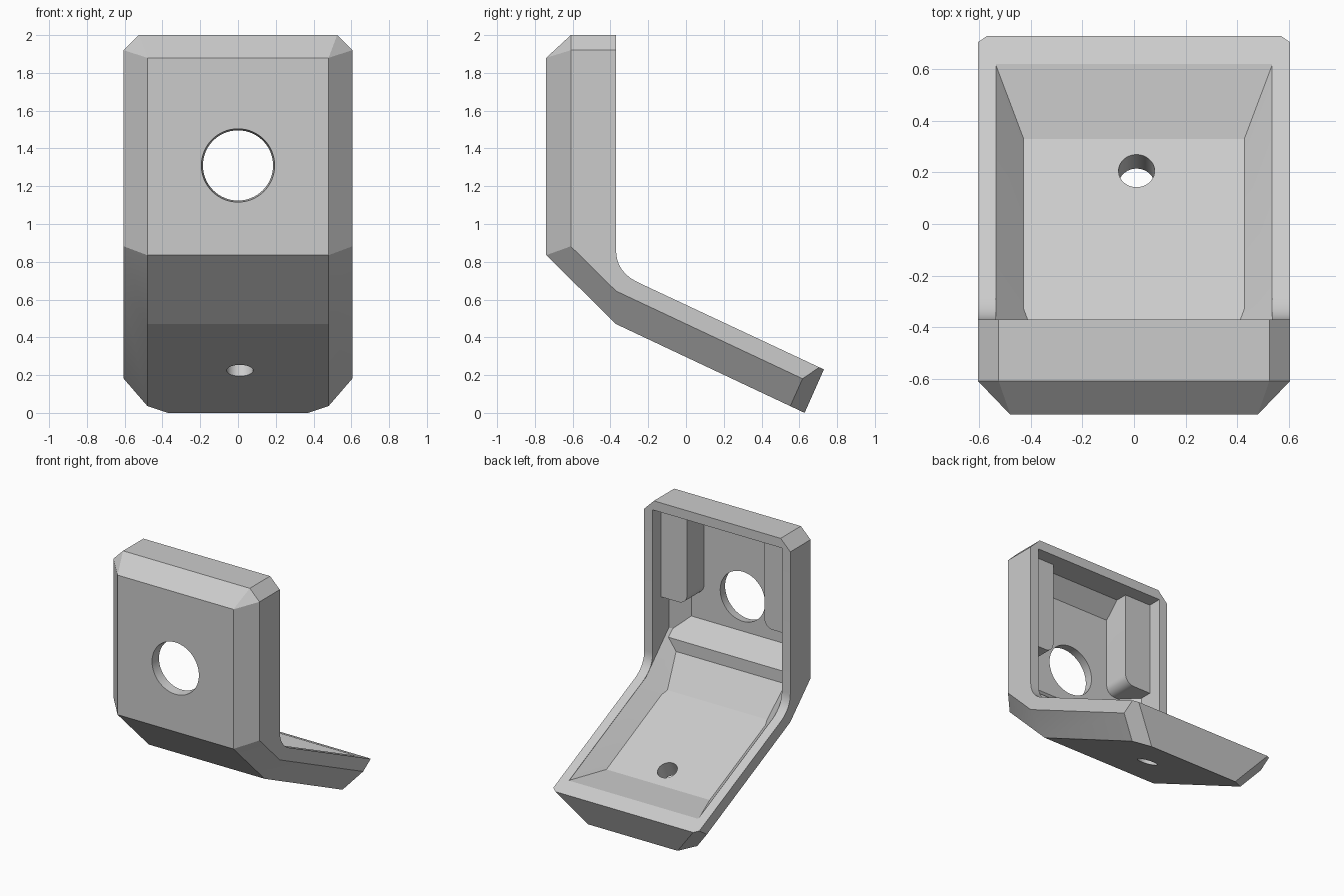
import bpy, bmesh, math
from mathutils import Vector, Matrix

if "Cube" in bpy.data.objects:
    bpy.data.objects.remove(bpy.data.objects["Cube"], do_unlink=True)

grey = bpy.data.materials.new("plain_grey")
grey.use_nodes = True
grey.diffuse_color = (0.6, 0.6, 0.6, 1)
grey.node_tree.nodes["Principled BSDF"].inputs["Base Color"].default_value = (0.6, 0.6, 0.6, 1)

SLOPE = math.atan2(0.47, 1.0)
ALONG = Vector((0, math.cos(SLOPE), -math.sin(SLOPE)))   # direction down the tray
UP = Vector((0, math.sin(SLOPE), math.cos(SLOPE)))       # tray normal


def make_object(name, bm):
    bmesh.ops.recalc_face_normals(bm, faces=bm.faces)
    mesh = bpy.data.meshes.new(name)
    bm.to_mesh(mesh)
    bm.free()
    mesh.materials.append(grey)
    obj = bpy.data.objects.new(name, mesh)
    bpy.context.collection.objects.link(obj)
    return obj


def prism(points, direction):
    """Extrude a closed outline along a direction."""
    bm = bmesh.new()
    face = bm.faces.new([bm.verts.new(p) for p in points])
    new = bmesh.ops.extrude_face_region(bm, geom=[face])["geom"]
    bmesh.ops.translate(bm, vec=direction, verts=[v for v in new if isinstance(v, bmesh.types.BMVert)])
    bmesh.ops.recalc_face_normals(bm, faces=bm.faces)
    return bm


def side_prism(profile, half):
    return prism([(-half, y, z) for y, z in profile], (2 * half, 0, 0))


def trim(bm, a, b, c, inside, sides=(1, -1)):
    """Cut each side by the plane through a, b, c, keeping the inside point."""
    for side in sides:
        p, q, r = (Vector((side * v[0], v[1], v[2])) for v in (a, b, c))
        normal = (q - p).cross(r - p).normalized()
        if normal.dot(Vector(inside) - p) > 0:
            normal.negate()
        bmesh.ops.bisect_plane(bm, geom=bm.verts[:] + bm.edges[:] + bm.faces[:], dist=1e-5,
                               plane_co=p, plane_no=normal, clear_outer=True)
        bmesh.ops.holes_fill(bm, edges=[e for e in bm.edges if e.is_boundary])


def cut(target, cutter):
    cutter.hide_render = True
    mod = target.modifiers.new("cut", "BOOLEAN")
    mod.operation, mod.solver, mod.object = "DIFFERENCE", "EXACT", cutter
    bpy.context.view_layer.objects.active = target
    bpy.ops.object.modifier_apply(modifier=mod.name)
    bpy.data.objects.remove(cutter, do_unlink=True)


def round_cutter(name, centre, axis, r_start, r_end, length):
    bm = bmesh.new()
    turn = Vector(axis).to_track_quat("Z", "Y").to_matrix().to_4x4()
    bmesh.ops.create_cone(bm, cap_ends=True, segments=64, radius1=r_start, radius2=r_end,
                          depth=length, matrix=Matrix.Translation(centre) @ turn)
    return make_object(name, bm)


# Outer body: bent slab with a rounded inner bend
start, corner, end = Vector((-0.37, 0.86)), Vector((-0.37, 0.745)), Vector((-0.25, 0.689))
bend = [start * (1 - t) ** 2 + corner * 2 * t * (1 - t) + end * t * t
        for t in (i / 10 for i in range(11))]
body = side_prism([(-0.37, 2), (-0.61, 2), (-0.74, 1.88), (-0.74, 0.835), (-0.37, 0.47),
                   (0.628, 0), (0.73, 0.23)] + [tuple(p) for p in reversed(bend)], 0.605)
core = (0, -0.2, 0.8)
lower = Vector((0.48, -0.37, 0.47))
upper = Vector((0.605, -0.37, 0.645))
# Side chamfers: front plate, bend, tray
trim(body, (0.48, -0.74, 1), (0.48, -0.74, 2), (0.605, -0.61, 1), core)
trim(body, (0.48, -0.74, 0.835), lower, upper, core)
trim(body, lower, lower + ALONG, upper, core)
# Corner cuts: top, top front, tray end
trim(body, (0.525, 0, 2), (0.525, 1, 2), (0.605, 0, 1.92), core)
trim(body, (0.48, -0.74, 1.88), (0.525, -0.61, 2), (0.605, -0.61, 1.92), core)
trim(body, (0.605, 0.62, 0.183), (0.57, 0.73, 0.23), (0.37, 0.628, 0), core)
shell = make_object("bracket_shell", body)

# Hollow: stepped inside with sloped side walls
hollow = side_prism([(-0.56, 1.93), (-0.67, 1.82), (-0.67, 1.05), (-0.53, 0.92), (-0.53, 0.83),
                     (-0.37, 0.613), (0.33, 0.282), (0.9, 0.28), (0.9, 1.93)], 0.535)
room = (0, 0, 1)
floor = Vector((0.428, 0.33, 0.282))
rim = Vector((0.535, 0.33, 0.282)) + UP * 0.12
trim(hollow, (0.535, -0.56, 1), (0.535, -0.56, 2), (0.425, -0.67, 1), room)
trim(hollow, (0.425, -0.37, 0.63), (0.425, -0.53, 0.79), (0.535, -0.37, 0.785), room)
trim(hollow, floor, floor + ALONG, rim, room)
cut(shell, make_object("hollow_cutter", hollow))

# Large plate hole and small tray hole
cut(shell, round_cutter("plate_hole_cutter", (0, -0.705, 1.31), (0, 1, 0), 0.196, 0.184, 0.1))
cut(shell, round_cutter("tray_hole_cutter", (0.01, 0.18, 0.285), UP, 0.07, 0.07, 0.4))

# Inner posts with a rounded lower corner
RADIUS = 0.07
parts = [shell]
for side, name in ((1, "left_post"), (-1, "right_post")):
    outline = [(0.56, 1.95), (0.56, 1.24)]
    for i in range(9):
        a = math.pi / 2 * (1 - i / 8)
        outline.append((0.32 + RADIUS * (1 - math.cos(a)), 1.24 + RADIUS * (1 - math.sin(a))))
    outline[2:] = sorted(outline[2:], key=lambda p: p[1])
    outline.append((0.32, 1.95))
    post = prism([(side * x, -0.47, z) for x, z in outline], (0, -0.22, 0))
    # Keep the hidden edges inside the shell's chamfers
    inside = (side * 0.4, -0.5, 1.5)
    trim(post, (0.56, -0.6, 1), (0.56, -0.6, 2), (0.47, -0.69, 1), inside, [side])
    trim(post, (0, -0.58, 1.95), (1, -0.58, 1.95), (0, -0.69, 1.84), inside, [side])
    parts.append(make_object(name, post))

# Smooth rounded parts, keep edges sharp
for part in parts:
    part.select_set(True)
bpy.context.view_layer.objects.active = shell
bpy.ops.object.shade_smooth_by_angle(angle=math.radians(18))
